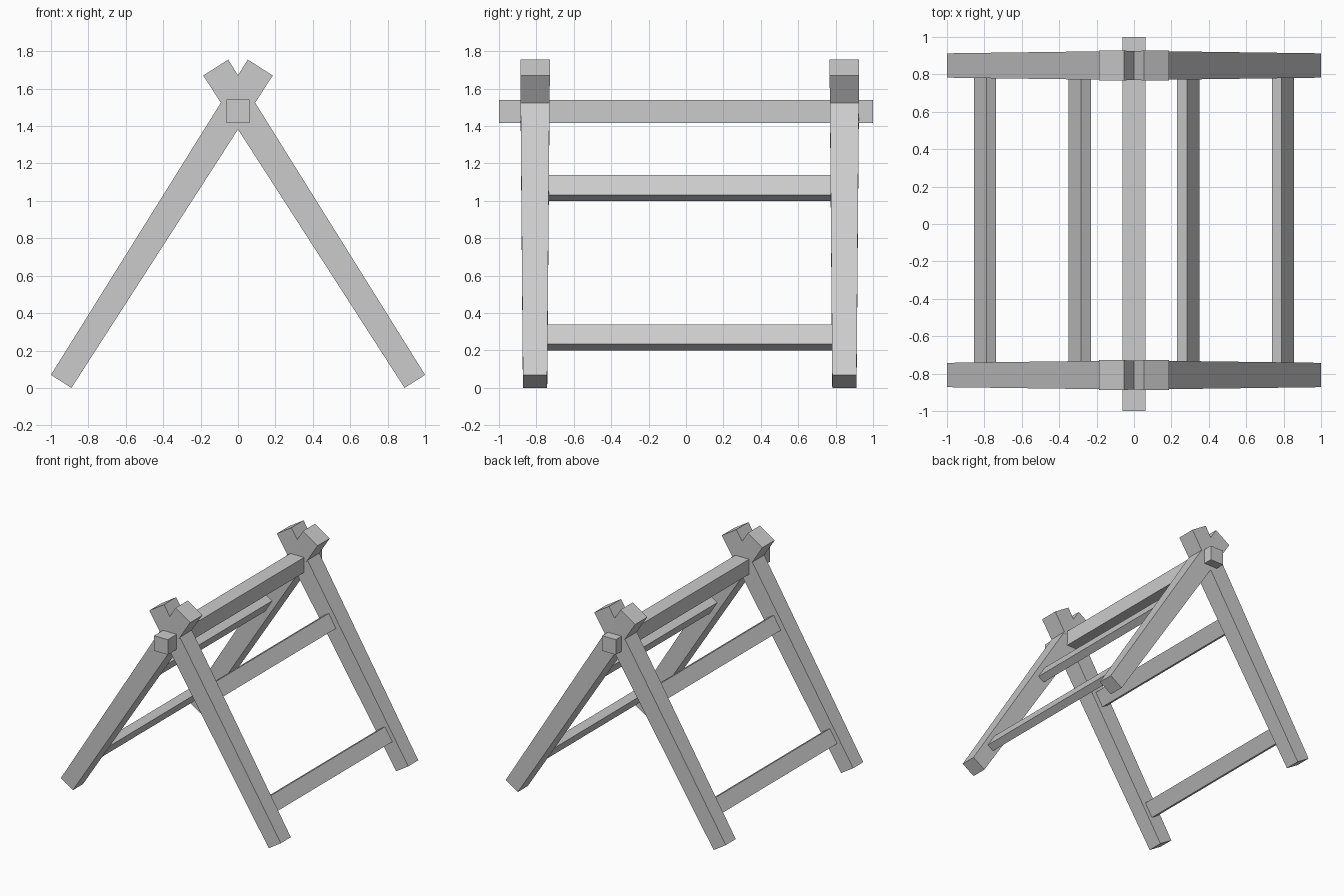
import bpy, bmesh
from mathutils import Vector, Matrix

if "Cube" in bpy.data.objects:
    bpy.data.objects.remove(bpy.data.objects["Cube"])


def beam(name, start, end, size0, size1):
    """Four-sided beam; sizes are (in-plane width, other width) at each end."""
    a, b = Vector(start), Vector(end)
    d = (b - a).normalized()
    # side axis u lies in the xz plane, v completes the frame
    u = Vector((1, 0, 0)) if abs(d.y) > 0.9 else Vector((d.z, 0, -d.x))
    v = d.cross(u)
    bm = bmesh.new()
    bmesh.ops.create_cube(bm, size=1)
    for vert in bm.verts:
        c = vert.co.copy()
        p, s = (a, size0) if c.z < 0 else (b, size1)
        vert.co = p + u * c.x * s[0] + v * c.y * s[1]
    bmesh.ops.recalc_face_normals(bm, faces=bm.faces)
    me = bpy.data.meshes.new(name)
    bm.to_mesh(me)
    bm.free()
    ob = bpy.data.objects.new(name, me)
    bpy.context.collection.objects.link(ob)
    return ob


FOOT, TOP = Vector((0.945, 0, 0.035)), Vector((-0.119, 0, 1.712))

# Crossed, tapered legs at each end
for end, y in (("front", -0.807), ("back", 0.847)):
    for side, s in (("right", 1), ("left", -1)):
        beam(f"{end}_{side}_leg", (s * FOOT.x, y, FOOT.z), (s * TOP.x, y, TOP.z),
             (0.13, 0.13), (0.158, 0.158))

# Ridge pole resting in the crossing
beam("ridge_pole", (0, -1, 1.478), (0, 1, 1.478), (0.124, 0.124), (0.124, 0.124))

# Rungs joining the legs, tilted to match their slope
slope = (TOP - FOOT).normalized()
for level, z in (("lower", 0.27), ("upper", 1.068)):
    x = FOOT.x + slope.x / slope.z * (z - FOOT.z)
    for side, s in (("right", 1), ("left", -1)):
        ob = beam(f"{level}_{side}_rung", (0, -0.76, 0), (0, 0.80, 0),
                  (0.062, 0.125), (0.062, 0.125))
        tilt = Vector((0, 0, 1)).rotation_difference(Vector((s * slope.x, 0, slope.z)))
        ob.data.transform(Matrix.Translation((s * x, 0, z)) @ tilt.to_matrix().to_4x4())
